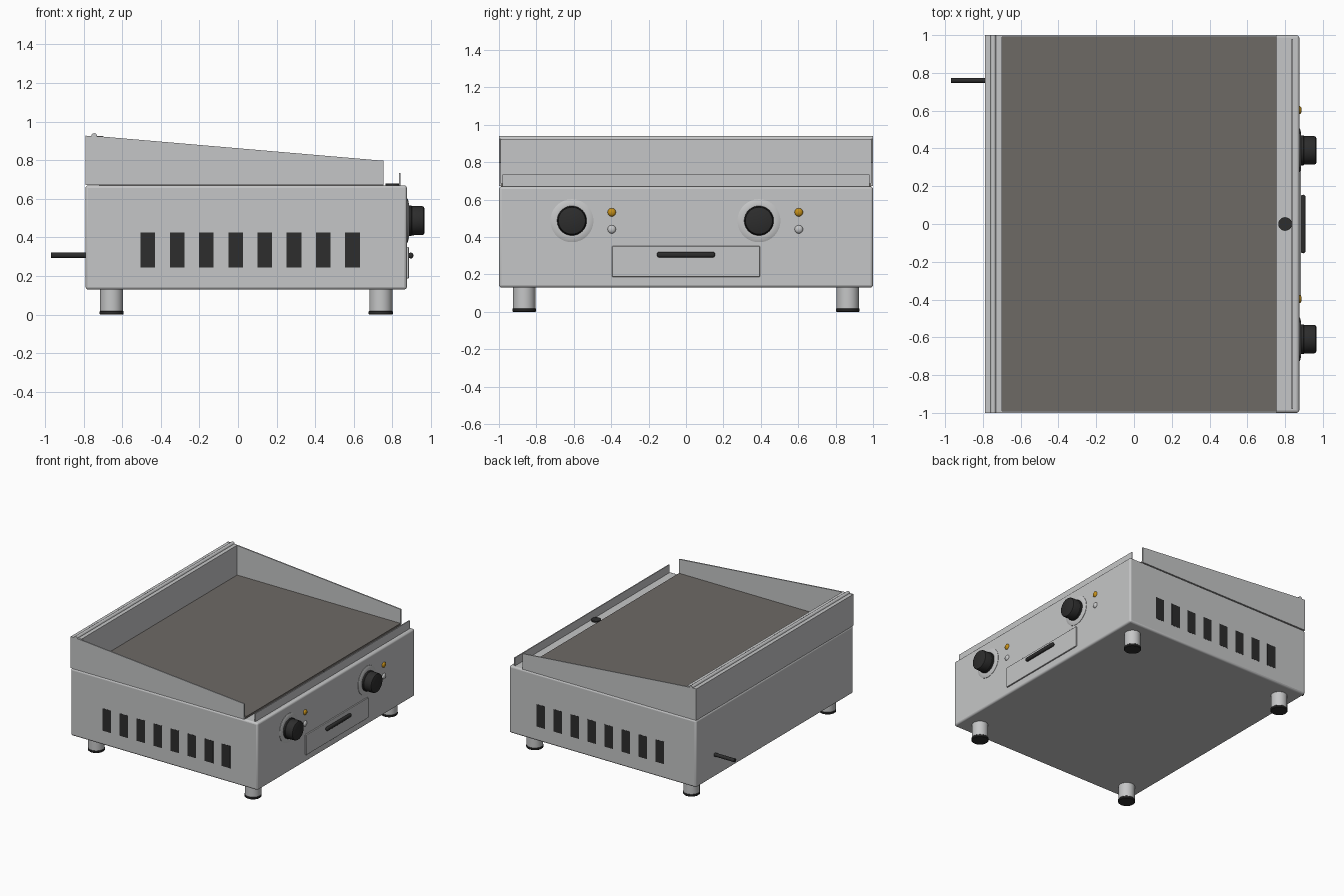
import bpy, bmesh, math
from mathutils import Matrix, Vector

if "Cube" in bpy.data.objects:
    bpy.data.objects.remove(bpy.data.objects["Cube"])


def material(name, rgb):
    m = bpy.data.materials.new(name)
    m.diffuse_color = (*rgb, 1)
    m.use_nodes = True
    m.node_tree.nodes["Principled BSDF"].inputs["Base Color"].default_value = m.diffuse_color
    return m


STEEL = material("brushed steel", (0.56, 0.565, 0.57))
PLATE = material("griddle iron", (0.155, 0.142, 0.13))
BLACK = material("black plastic", (0.026, 0.026, 0.026))
AMBER = material("amber lamp", (0.56, 0.28, 0.01))


def finish(bm, name, mat, bevel=0, segments=3):
    bmesh.ops.recalc_face_normals(bm, faces=bm.faces)
    me = bpy.data.meshes.new(name)
    bm.to_mesh(me)
    bm.free()
    me.materials.append(mat)
    ob = bpy.data.objects.new(name, me)
    bpy.context.collection.objects.link(ob)
    if bevel:
        mod = ob.modifiers.new("rounded edges", 'BEVEL')
        mod.width = bevel
        mod.segments = segments
        mod.limit_method = 'ANGLE'
    bpy.context.view_layer.objects.active = ob
    ob.select_set(True)
    bpy.ops.object.shade_smooth_by_angle(angle=math.radians(35))
    ob.select_set(False)
    return ob


def box(name, lo, hi, mat, bevel=0):
    lo, hi = Vector(lo), Vector(hi)
    bm = bmesh.new()
    bmesh.ops.create_cube(bm, size=1)
    bmesh.ops.scale(bm, vec=hi - lo, verts=bm.verts)
    bmesh.ops.translate(bm, vec=(lo + hi) / 2, verts=bm.verts)
    return finish(bm, name, mat, bevel)


def lathe(name, profile, origin, mat, axis='Z', sides=40):
    """Revolve (radius, height) points around an axis through origin."""
    bm = bmesh.new()
    rings = []
    for r, h in profile:
        rings.append([bm.verts.new((r * math.cos(a), r * math.sin(a), h))
                      for a in (2 * math.pi * i / sides for i in range(sides))])
    for a, b in zip(rings, rings[1:]):
        for i in range(sides):
            j = (i + 1) % sides
            bm.faces.new((a[i], a[j], b[j], b[i]))
    bm.faces.new(rings[0])
    bm.faces.new(rings[-1])
    if axis == 'X':
        bmesh.ops.rotate(bm, matrix=Matrix.Rotation(math.pi / 2, 3, 'Y'), verts=bm.verts)
    bmesh.ops.translate(bm, vec=origin, verts=bm.verts)
    return finish(bm, name, mat)


def prism(name, outline, y0, y1, mat):
    """Extrude an x-z outline from y0 to y1."""
    bm = bmesh.new()
    face = bm.faces.new([bm.verts.new((x, y0, z)) for x, z in outline])
    ext = bmesh.ops.extrude_face_region(bm, geom=[face])
    bmesh.ops.translate(bm, vec=(0, y1 - y0, 0),
                        verts=[v for v in ext["geom"] if isinstance(v, bmesh.types.BMVert)])
    return finish(bm, name, mat)


FRONT = 0.875

# Housing and cooking surface
box("housing", (-0.79, -1, 0.13), (FRONT, 1, 0.67), STEEL, 0.014)
box("griddle_plate", (-0.72, -0.989, 0.66), (0.755, 0.989, 0.685), PLATE)
box("front_lip", (0.835, -0.98, 0.66), (0.843, 0.98, 0.735), STEEL)
lathe("drain_hole", [(0.036, 0), (0.036, 0.012)], (0.8, 0, 0.668), BLACK)

# Splash guard with sloped sides and a ridged back
guard = [(-0.79, 0.672), (0.755, 0.672), (0.755, 0.797), (-0.70, 0.922), (-0.79, 0.927)]
for label, s in (("left", -1), ("right", 1)):
    prism("splash_guard_" + label, guard, s * 0.99, s * 1.0, STEEL)
prism("splash_guard_back", [(-0.79, 0.672), (-0.70, 0.672), (-0.70, 0.925), (-0.79, 0.925)],
      -0.99, 0.99, STEEL)
ridge = [(-0.745 + 0.015 * math.cos(a), 0.924 + 0.016 * math.sin(a))
         for a in (math.pi * i / 8 for i in range(9))]
prism("back_ridge", ridge, -1, 1, STEEL)

# Vent slots on both side walls
for label, s in (("left", -1), ("right", 1)):
    for i in range(8):
        x = -0.467 + 0.1515 * i
        ys = sorted((s * 0.997, s * 1.001))
        box(f"vent_{label}_{i + 1}", (x - 0.038, ys[0], 0.245), (x + 0.038, ys[1], 0.425), BLACK)

# Feet with rubber pads
for x in (-0.655, 0.74):
    for y in (-0.865, 0.865):
        lathe("foot", [(0.06, 0.018), (0.06, 0.135)], (x, y, 0), STEEL)
        lathe("foot_pad", [(0.059, 0), (0.063, 0.004), (0.063, 0.015), (0.059, 0.02)],
              (x, y, 0), BLACK)

# Two control groups: dial, knob and a pair of lamps
dome = [(0.022 * math.cos(a), 0.013 * math.sin(a))
        for a in (math.radians(d) for d in (0, 20, 40, 60, 80))]
for y in (-0.61, 0.39):
    lathe("dial_ring", [(0.115, -0.005), (0.115, 0.003), (0.108, 0.006), (0.09, 0.010), (0.084, 0.010)],
          (FRONT, y, 0.487), STEEL, 'X', 56)
    lathe("knob", [(0.079, 0.010), (0.079, 0.022), (0.076, 0.026), (0.075, 0.080),
                   (0.072, 0.087), (0.066, 0.09)], (FRONT, y, 0.487), BLACK, 'X')
    lathe("heat_lamp", dome, (FRONT, y + 0.213, 0.532), AMBER, 'X', 24)
    lathe("power_lamp", dome, (FRONT, y + 0.213, 0.441), STEEL, 'X', 24)

# Grease drawer and its handle
box("drawer_front", (FRONT - 0.01, -0.395, 0.187), (FRONT + 0.01, 0.395, 0.351), STEEL, 0.004)
box("drawer_handle", (FRONT + 0.008, -0.155, 0.291), (0.908, 0.155, 0.321), BLACK, 0.011)

# Power cord stub at the back
lathe("power_cord", [(0.014, 0), (0.014, 0.19)], (-0.97, 0.76, 0.307), BLACK, 'X', 20)
